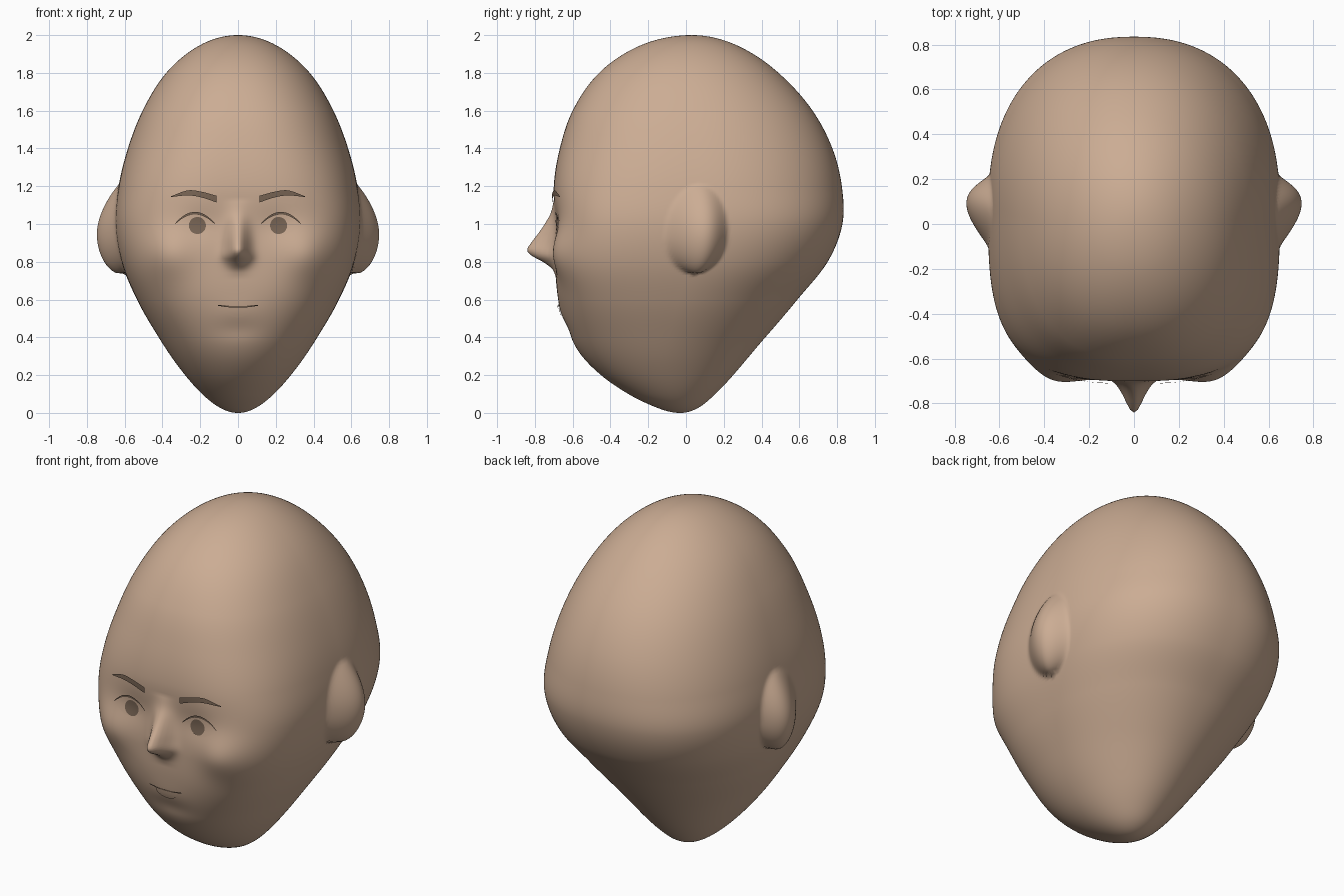
import bpy
import math
from mathutils import Vector
from mathutils.bvhtree import BVHTree

cube = bpy.data.objects.get("Cube")
if cube:
    bpy.data.objects.remove(cube, do_unlink=True)


def make_material(name, colour):
    mat = bpy.data.materials.new(name)
    mat.use_nodes = True
    mat.diffuse_color = (*colour, 1)
    mat.node_tree.nodes["Principled BSDF"].inputs["Base Color"].default_value = (*colour, 1)
    return mat


skin = make_material("skin", (0.60, 0.415, 0.295))
brown = make_material("dark brown", (0.19, 0.13, 0.09))


def spline(keys, k):
    """Smooth interpolation of rows (key, value, ...) at k, clamped at the ends."""
    if k <= keys[0][0]:
        return keys[0][1:]
    if k >= keys[-1][0]:
        return keys[-1][1:]
    i = next(j for j in range(len(keys) - 1) if keys[j + 1][0] > k)
    a, b = keys[i], keys[i + 1]
    before, after = keys[max(i - 1, 0)], keys[min(i + 2, len(keys) - 1)]
    h = b[0] - a[0]
    s = (k - a[0]) / h
    out = []
    for c in range(1, len(a)):
        m0 = (b[c] - before[c]) / (b[0] - before[0]) * h
        m1 = (after[c] - a[c]) / (after[0] - a[0]) * h
        out.append((2 * s**3 - 3 * s**2 + 1) * a[c] + (s**3 - 2 * s**2 + s) * m0
                   + (3 * s**2 - 2 * s**3) * b[c] + (s**3 - s**2) * m1)
    return out


def bump(x, z, cx, cz, rx, rz):
    return math.exp(-((x - cx) / rx) ** 2 - ((z - cz) / rz) ** 2)


# Head sections: height, half width, front y, back y, squareness of the face side
SECTIONS = [
    (0, 0, -0.03, -0.03, 2), (0.03, 0.1, -0.16, 0.07, 2),
    (0.1, 0.19, -0.305, 0.155, 2), (0.2, 0.28, -0.45, 0.25, 2.05),
    (0.3, 0.355, -0.55, 0.335, 2.1), (0.4, 0.42, -0.61, 0.42, 2.25),
    (0.6, 0.535, -0.675, 0.59, 2.7), (0.8, 0.617, -0.693, 0.75, 3.2),
    (1, 0.65, -0.69, 0.828, 3.3), (1.2, 0.632, -0.7, 0.825, 2.9),
    (1.4, 0.583, -0.668, 0.775, 2.6), (1.6, 0.505, -0.6, 0.67, 2.4),
    (1.8, 0.38, -0.46, 0.49, 2.2), (1.95, 0.195, -0.23, 0.26, 2.1),
    (2, 0, 0.03, 0.03, 2)]
BY_ANGLE = [(math.acos(1 - s[0]), *s[1:]) for s in SECTIONS]
NOSE = [(0.72, 0), (0.76, 0.015), (0.8, 0.065), (0.83, 0.12), (0.86, 0.148),
        (0.9, 0.128), (0.95, 0.092), (1, 0.058), (1.06, 0.022), (1.13, 0)]


def head_point(angle, t):
    z = 1 - math.cos(t)
    width, front, back, power = spline(BY_ANGLE, t)
    depth, middle = (back - front) / 2, (back + front) / 2
    c, s = math.cos(angle), math.sin(angle)
    n = power if s < 0 else 2 + 0.25 * (power - 2)
    r = (abs(c / width) ** n + abs(s / depth) ** n) ** (-1 / n)
    x, y = r * c, middle + r * s
    if s < 0:
        # nose, cheeks, eye sockets, mouth and the crease above the chin
        ax = abs(x)
        y -= spline(NOSE, z)[0] * math.exp(-(ax / 0.055) ** 2)
        y -= 0.012 * bump(ax, z, 0.06, 0.83, 0.03, 0.03)
        y -= 0.042 * bump(ax, z, 0.37, 0.84, 0.13, 0.13)
        y += 0.01 * bump(ax, z, 0.2, 1.0, 0.1, 0.08)
        y -= 0.005 * bump(ax, z, 0, 0.54, 0.12, 0.06)
        y += 0.006 * bump(ax, z, 0, 0.44, 0.12, 0.05)
    # oval ears swell sideways, sweep back and hang at the lobes
    rise = (z - 0.94) / (0.27 if z > 0.94 else 0.2)
    oval = 1 - rise * rise
    if oval > 0:
        across = (y - 0.055 - 0.06 * (z - 0.94)) / (0.17 * math.sqrt(oval))
        ear = 0.1 * oval ** (0.9 if rise > 0 else 0.4) * max(0, 1 - across ** 2) ** 1.4
        x += math.copysign(ear, x)
        y += 0.35 * ear
        z -= 0.28 * ear
    return x, y, z


def add_object(name, verts, faces, mat):
    mesh = bpy.data.meshes.new(name)
    mesh.from_pydata(verts, [], faces)
    mesh.materials.append(mat)
    mesh.shade_smooth()
    obj = bpy.data.objects.new(name, mesh)
    bpy.context.collection.objects.link(obj)
    return obj


# Head: rings of points between two poles
ROWS, COLS = 240, 280
verts = [head_point(2 * math.pi * j / COLS, math.pi * i / ROWS)
         for i in range(1, ROWS) for j in range(COLS)]
faces = []
for i in range(ROWS - 2):
    for j in range(COLS):
        a, b = i * COLS + j, i * COLS + (j + 1) % COLS
        faces.append((a, b, b + COLS, a + COLS))
bottom, top = len(verts), len(verts) + 1
verts += [(0, SECTIONS[0][2], 0), (0, SECTIONS[-1][2], 2)]
last = (ROWS - 2) * COLS
for j in range(COLS):
    k = (j + 1) % COLS
    faces += [(bottom, k, j), (top, last + j, last + k)]
add_object("head", verts, faces, skin)
surface = BVHTree.FromPolygons([Vector(v) for v in verts], faces)


def plate(name, centre, half, low, high, mat, lift, side=1):
    """Thin plate on the face between two curves of u, from -1 to 1 across."""
    cols, rows = 24, 4
    pts = []
    for i in range(cols + 1):
        u = -math.cos(math.pi * i / cols) * side
        x = side * (centre + half * u)
        for j in range(rows + 1):
            z = low(u) + (high(u) - low(u)) * j / rows
            hit = surface.ray_cast(Vector((x, -2, z)), Vector((0, 1, 0)))[0]
            pts.append((x, hit.y - lift, z))
    n = rows + 1
    quads = [(i * n + j, i * n + n + j, i * n + n + j + 1, i * n + j + 1)
             for i in range(cols) for j in range(rows)]
    add_object(name, pts, quads, mat)


def arc(u):
    return math.sqrt(max(0, 1 - u * u))


def lid(u):
    return 0.998 + 0.052 * (1 - u * u)


def iris_top(u):
    x = 0.215 + 0.045 * u
    return min(0.992 + 0.045 * arc(u), lid((x - 0.2275) / 0.1025))


BROW = [(-1, 1.115, 1.15), (-0.3, 1.142, 1.172), (0.25, 1.151, 1.178), (1, 1.143, 1.147)]

# Eyes and brows, mirrored
for side, label in ((1, "left"), (-1, "right")):
    plate(label + "_eye", 0.2275, 0.1025, lambda u: 0.998 - 0.056 * (1 - u * u), lid,
          skin, 0.004, side)
    plate(label + "_iris", 0.215, 0.045, lambda u: 0.992 - 0.045 * arc(u), iris_top,
          brown, 0.007, side)
    plate(label + "_upper_lashes", 0.2275, 0.106, lid,
          lambda u: lid(u) + 0.004 + 0.01 * (1 - u * u), brown, 0.009, side)
    plate(label + "_brow", 0.235, 0.12, lambda u: spline(BROW, u)[0],
          lambda u: spline(BROW, u)[1], brown, 0.012, side)

# Mouth
plate("upper_lip", 0, 0.075, lambda u: 0.563, lambda u: 0.565 + 0.024 * (1 - u * u), skin, 0.004)
plate("lower_lip", 0, 0.068, lambda u: 0.554 - 0.048 * arc(u), lambda u: 0.555, skin, 0.005)
plate("mouth_line", 0, 0.105, lambda u: 0.557 + 0.01 * u * u,
      lambda u: 0.566 + 0.006 * u * u, brown, 0.009)
